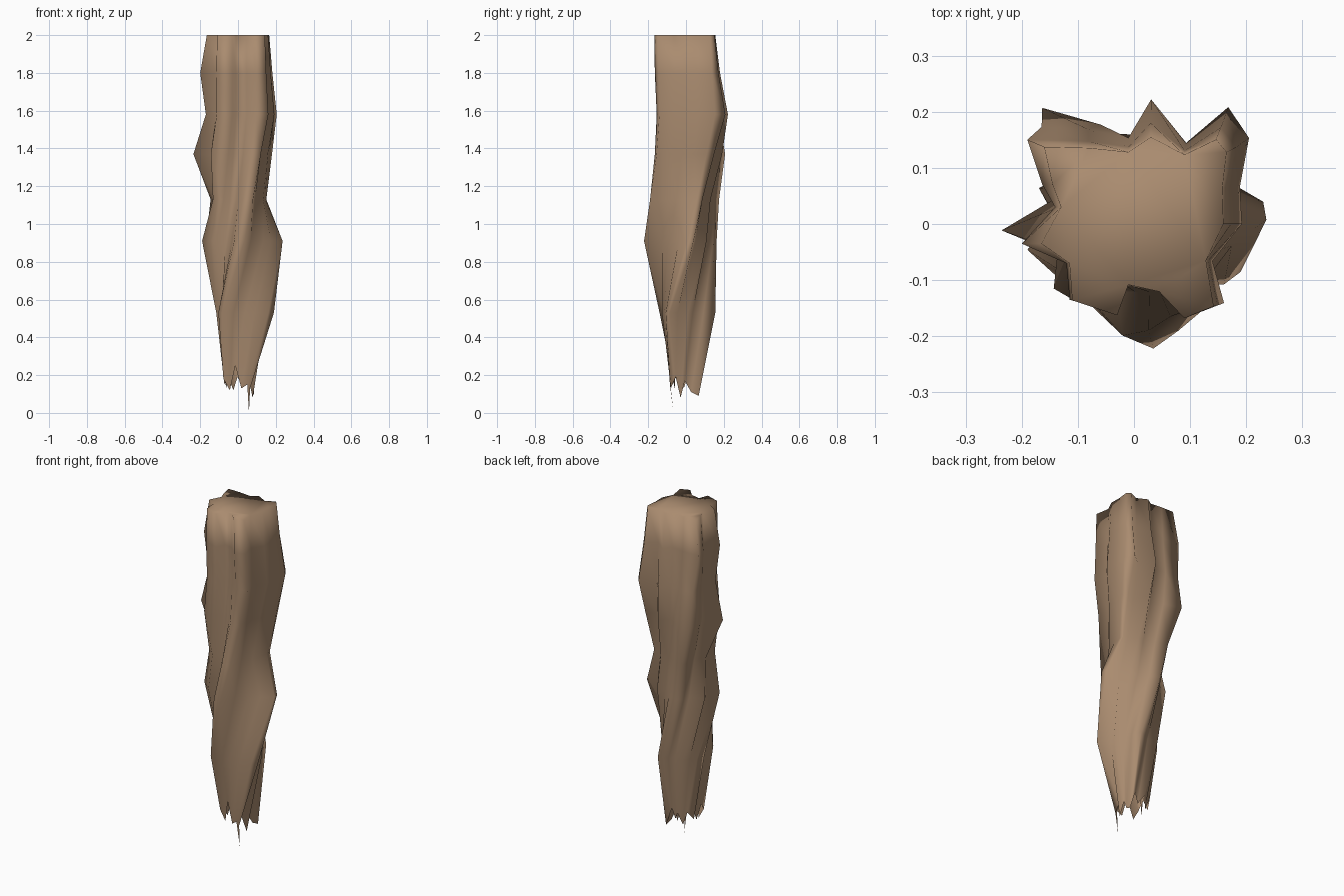
import bpy, bmesh, math

if "Cube" in bpy.data.objects:
    bpy.data.objects.remove(bpy.data.objects["Cube"])

# Ragged outline of the flat upper end, counter-clockwise seen from above
OUTLINE = [(.165, 0), (.163, .065), (.172, .130), (.150, .155), (.09, .125), (.03, .160), (-.01, .13),
           (-.08, .138), (-.16, .14), (-.145, .07), (-.13, .03), (-.165, -.035),
           (-.115, -.07), (-.11, -.135), (-.03, -.160), (-.01, -.108), (.045, -.12),
           (.09, -.165), (.145, -.145), (.13, -.065)]

# Rings: height, twist in degrees, scale, then x and y extents
RINGS = [(2.00, 0, 1.00, -.165, .165, -.168, .155),
         (1.80, 0, 1.00, -.200, .182, -.165, .180),
         (1.58, 0, 1.02, -.170, .205, -.155, .222),
         (1.37, -8, .98, -.236, .180, -.165, .207),
         (1.13, -20, .92, -.145, .150, -.190, .175),
         (0.91, -35, .97, -.190, .236, -.222, .162),
         (0.53, -75, .82, -.115, .190, -.140, .155),
         (0.00, -100, .50, -.080, .085, -.085, .085)]

# Heights of the splintered lower tips
TIPS = [.25, .13, .15, .13, .19, .08, .17, .11, .09, .20, .14, .19, .12, .20, .15, .21, .13, .22, .18, .12]


def fit(values, low, high):
    """Pull the outermost points to the wanted extents, leaving inner ones."""
    lo, hi = min(values), max(values)
    out = []
    for v in values:
        end, goal = (hi, high) if v > 0 else (lo, low)
        out.append(v * (1 + (goal / end - 1) * (v / end) ** 4))
    return out


bm = bmesh.new()
loops = []
for z, twist, scale, x0, x1, y0, y1 in RINGS:
    a = math.radians(twist)
    xs = fit([scale * (x * math.cos(a) - y * math.sin(a)) for x, y in OUTLINE], x0, x1)
    ys = fit([scale * (x * math.sin(a) + y * math.cos(a)) for x, y in OUTLINE], y0, y1)
    heights = TIPS if z == 0 else [z] * len(xs)
    loops.append([bm.verts.new(p) for p in zip(xs, ys, heights)])

# Twisted sides, open at the splintered end, closed at the top
n = len(OUTLINE)
for upper, lower in zip(loops, loops[1:]):
    for i in range(n):
        j = (i + 1) % n
        bm.faces.new((upper[i], lower[i], lower[j], upper[j]))
cap = bm.faces.new(loops[0])

# Long splinter at the lowest point
point = bm.verts.new((.058, -.066, 0))
bm.faces.new((loops[-1][2], point, loops[-1][3]))

bm.normal_update()
bmesh.ops.triangulate(bm, faces=[cap])
for f in bm.faces:
    f.smooth = True

mesh = bpy.data.meshes.new("twisted_root")
bm.to_mesh(mesh)
bm.free()
root = bpy.data.objects.new("twisted_root", mesh)
bpy.context.collection.objects.link(root)

# Brown bark
bark = bpy.data.materials.new("bark")
bark.diffuse_color = (.40, .26, .16, 1)
bark.use_nodes = True
bark.node_tree.nodes["Principled BSDF"].inputs["Base Color"].default_value = bark.diffuse_color
mesh.materials.append(bark)
